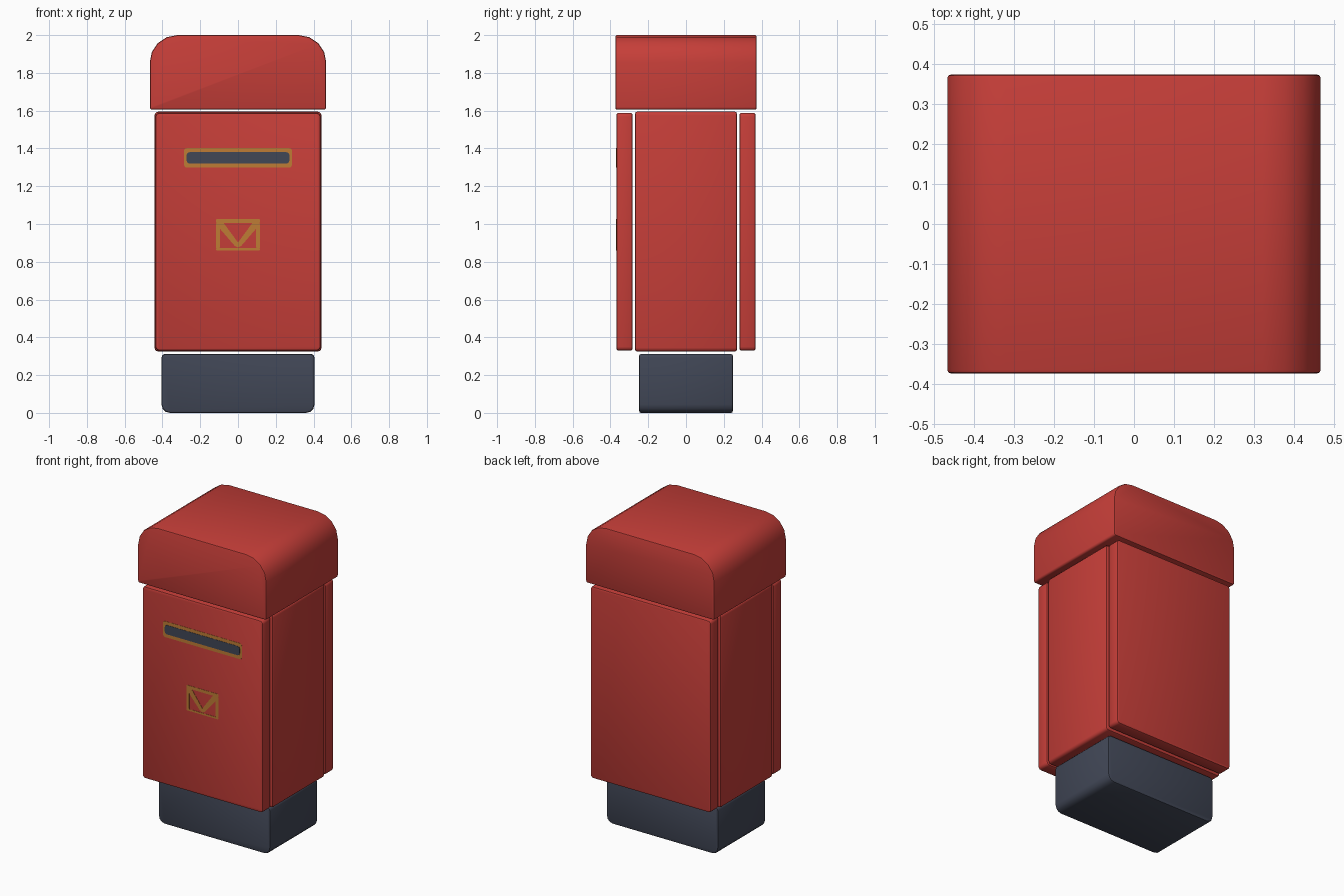
import bpy, bmesh, math

if "Cube" in bpy.data.objects:
    bpy.data.objects.remove(bpy.data.objects["Cube"])


def material(name, rgb):
    m = bpy.data.materials.new(name)
    m.diffuse_color = (*rgb, 1)
    m.use_nodes = True
    m.node_tree.nodes["Principled BSDF"].inputs["Base Color"].default_value = m.diffuse_color
    return m


RED = material("post red", (0.56, 0.048, 0.040))
DARK = material("dark slate", (0.053, 0.063, 0.094))
GOLD = material("gold", (0.52, 0.20, 0.035))


def rounded(x0, x1, z0, z1, r_bottom, r_top, steps):
    """Rectangle outline in x/z with rounded bottom and top corners."""
    pts = []
    for sx, sz, start in ((1, -1, 270), (1, 1, 0), (-1, 1, 90), (-1, -1, 180)):
        r = r_top if sz > 0 else r_bottom
        cx = x1 - r if sx > 0 else x0 + r
        cz = z1 - r if sz > 0 else z0 + r
        for i in range(steps + 1):
            a = math.radians(start + 90 * i / steps)
            pts.append((cx + r * math.cos(a), cz + r * math.sin(a)))
    return pts


def extrude(name, pts, y0, y1, mat, bevel=0.0):
    """Solid made from an x/z outline between y0 and y1."""
    bm = bmesh.new()
    face = bm.faces.new([bm.verts.new((x, y0, z)) for x, z in pts])
    ext = bmesh.ops.extrude_face_region(bm, geom=[face])
    moved = [v for v in ext["geom"] if isinstance(v, bmesh.types.BMVert)]
    bmesh.ops.translate(bm, verts=moved, vec=(0, y1 - y0, 0))
    bmesh.ops.recalc_face_normals(bm, faces=bm.faces[:])
    if bevel:
        rim = [e for e in bm.edges if abs(e.verts[0].co.y - e.verts[1].co.y) < 1e-6]
        bmesh.ops.bevel(bm, geom=rim, offset=bevel, segments=2, profile=0.5, affect='EDGES')
    me = bpy.data.meshes.new(name)
    bm.to_mesh(me)
    bm.free()
    me.materials.append(mat)
    ob = bpy.data.objects.new(name, me)
    bpy.context.collection.objects.link(ob)
    bpy.context.view_layer.objects.active = ob
    ob.select_set(True)
    bpy.ops.object.shade_smooth_by_angle(angle=math.radians(30))
    ob.select_set(False)
    return ob


# Base, body and domed cap, separated by thin gaps
extrude("base", rounded(-0.405, 0.405, 0.0, 0.312, 0.045, 0.02, 3), -0.248, 0.248, DARK, 0.01)
extrude("body", rounded(-0.442, 0.442, 0.325, 1.595, 0.02, 0.02, 3), -0.27, 0.27, RED, 0.012)
extrude("cap", rounded(-0.467, 0.467, 1.605, 2.0, 0.014, 0.145, 4), -0.374, 0.374, RED, 0.009)

# Front and back panels
for name, s in (("front_panel", -1), ("back_panel", 1)):
    extrude(name, rounded(-0.437, 0.437, 0.33, 1.588, 0.02, 0.02, 3),
            min(s * 0.283, s * 0.368), max(s * 0.283, s * 0.368), RED, 0.01)

# Letter slot with gold surround
FRONT = -0.367
extrude("slot_frame", rounded(-0.286, 0.286, 1.298, 1.402, 0.015, 0.015, 2), -0.3695, FRONT, GOLD)
extrude("slot", rounded(-0.272, 0.272, 1.32, 1.38, 0.015, 0.015, 2), -0.371, FRONT, DARK)

# Envelope symbol: four border strips and two flap strokes
L, R, B, T, W = -0.116, 0.116, 0.86, 1.026, 0.02
for name, box in (("envelope_bottom", (L, R, B, B + 0.012)), ("envelope_top", (L, R, T - W, T)),
                  ("envelope_left", (L, L + W, B + 0.012, T - W)),
                  ("envelope_right", (R - W, R, B + 0.012, T - W))):
    extrude(name, rounded(*box, 0.003, 0.003, 1), -0.3695, FRONT, GOLD)
for name, s in (("flap_left", -1), ("flap_right", 1)):
    extrude(name, [(s * 0.1, 1.008), (s * 0.1, 0.98), (s * 0.018, 0.885), (0, 0.875),
                   (0, 0.902), (s * 0.078, 1.008)], -0.3697, FRONT, GOLD)
